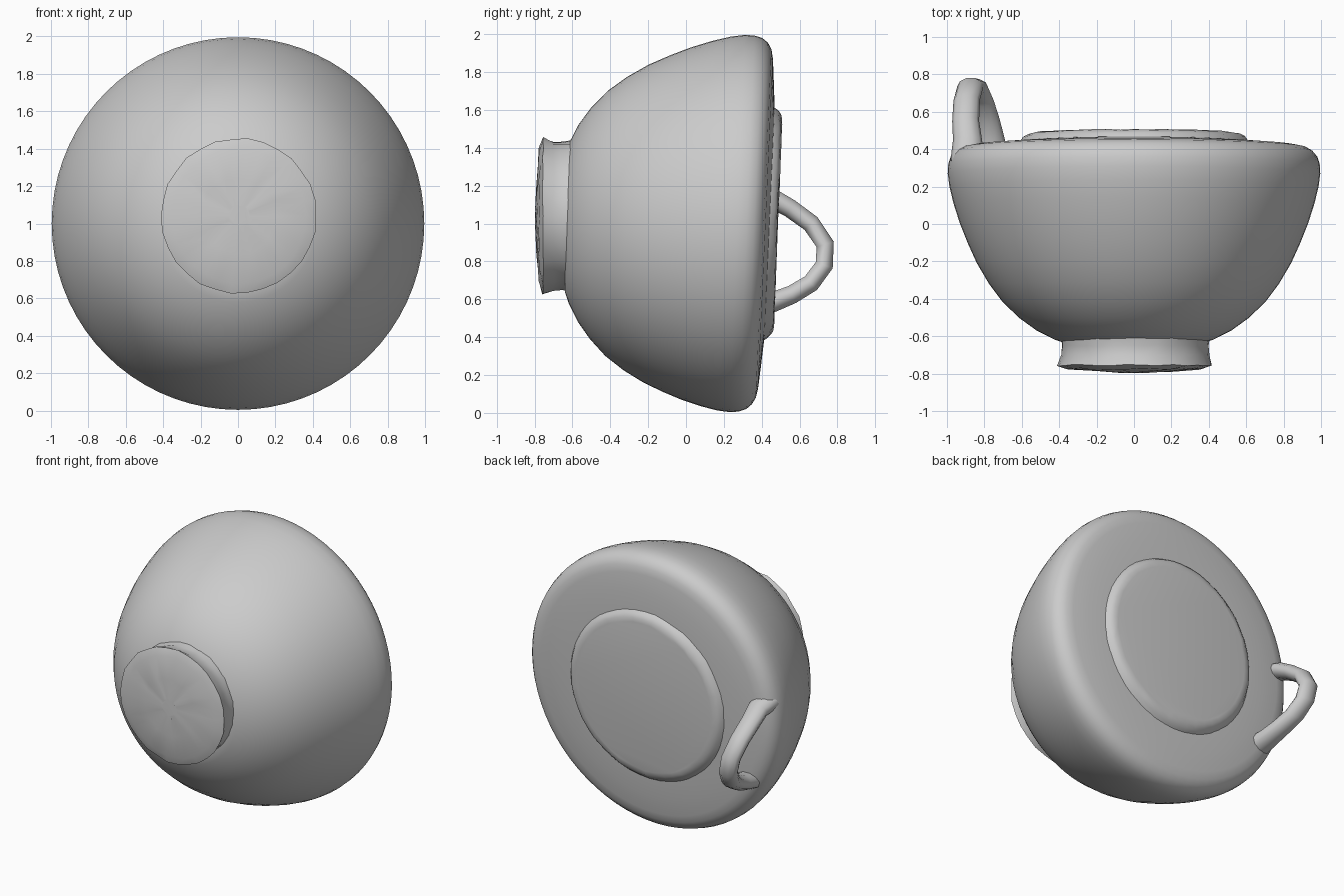
import bpy, bmesh, math, random
from mathutils import Vector

if "Cube" in bpy.data.objects:
    bpy.data.objects.remove(bpy.data.objects["Cube"])

random.seed(4)
clay = bpy.data.materials.new("grey clay")
clay.diffuse_color = (0.6, 0.6, 0.6, 1)
clay.use_nodes = True
clay.node_tree.nodes["Principled BSDF"].inputs["Base Color"].default_value = clay.diffuse_color


def finish(name, bm, angle):
    bmesh.ops.recalc_face_normals(bm, faces=bm.faces)
    mesh = bpy.data.meshes.new(name)
    bm.to_mesh(mesh)
    bm.free()
    ob = bpy.data.objects.new(name, mesh)
    bpy.context.collection.objects.link(ob)
    mesh.materials.append(clay)
    bpy.ops.object.select_all(action='DESELECT')
    ob.select_set(True)
    bpy.context.view_layer.objects.active = ob
    bpy.ops.object.shade_smooth_by_angle(angle=math.radians(angle))
    return ob


def skin(bm, rings):
    """Bridge successive vertex rings with quads and cap both ends."""
    n = len(rings[0])
    for a, b in zip(rings, rings[1:]):
        for i in range(n):
            j = (i + 1) % n
            bm.faces.new((a[i], a[j], b[j], b[i]))
    bm.faces.new(rings[0])
    bm.faces.new(rings[-1])


def turned(name, profile, segments, centre=(0, 1), tilt=0.0, jitter=0.0, angle=40):
    """Revolve (radius, y) pairs about a lengthwise axis; tilt leans the mouth."""
    bm = bmesh.new()
    rings = []
    for r, y in profile:
        lean = tilt * min(1, max(0, (y + 0.6) / 1.0))
        ring = []
        for k in range(segments):
            t = math.tau * k / segments
            rr = r + random.uniform(-jitter, jitter)
            dz = rr * math.sin(t)
            ring.append(bm.verts.new((centre[0] + rr * math.cos(t),
                                      y + lean * dz + random.uniform(-jitter, jitter),
                                      centre[1] + dz)))
        rings.append(ring)
    skin(bm, rings)
    return finish(name, bm, angle)


# Rounded bowl with an almost flat closed mouth
turned("bowl", [(0.36, -0.64), (0.42, -0.62), (0.52, -0.57), (0.61, -0.505),
                (0.70, -0.42), (0.775, -0.32), (0.84, -0.21), (0.89, -0.1),
                (0.93, 0.0), (0.965, 0.11), (0.987, 0.2), (0.996, 0.27),
                (0.993, 0.32), (0.98, 0.36), (0.955, 0.39), (0.92, 0.41),
                (0.87, 0.42), (0.75, 0.43), (0.62, 0.44)], 72, tilt=0.045)

# Raised flat lid with a worn bevelled edge
turned("lid", [(0.63, 0.42), (0.61, 0.445), (0.595, 0.465), (0.57, 0.48),
               (0.54, 0.485)], 48, tilt=0.04, jitter=0.003, angle=35)

# Rough flared foot with a slightly domed base
turned("foot", [(0.40, -0.60), (0.392, -0.65), (0.395, -0.70), (0.415, -0.755),
                (0.36, -0.774), (0.2, -0.787), (0.06, -0.793)], 30,
       centre=(0.005, 1.04), tilt=0.0, jitter=0.005, angle=28)

# Looped handle: an oval section swept along a smooth arch
points = [(-0.89, 0.34, 1.16), (-0.89, 0.45, 1.135), (-0.90, 0.55, 1.08),
          (-0.895, 0.66, 1.00), (-0.875, 0.735, 0.89), (-0.85, 0.73, 0.78),
          (-0.82, 0.66, 0.685), (-0.79, 0.56, 0.625), (-0.77, 0.46, 0.585),
          (-0.76, 0.34, 0.56)]
bm = bmesh.new()
rings = []
for i, p in enumerate(points):
    p = Vector(p)
    tangent = Vector(points[min(i + 1, len(points) - 1)]) - Vector(points[max(i - 1, 0)])
    across = Vector((1, 0, 0))
    normal = tangent.cross(across).normalized()
    # The handle spreads where it joins the bowl
    spread = 1.0 + 0.3 * abs(i / (len(points) - 1) * 2 - 1) ** 4
    rings.append([bm.verts.new(p + across * 0.07 * spread * math.cos(a)
                               + normal * 0.05 * spread * math.sin(a))
                  for a in (math.tau * k / 10 for k in range(10))])
skin(bm, rings)
finish("handle", bm, 50)
